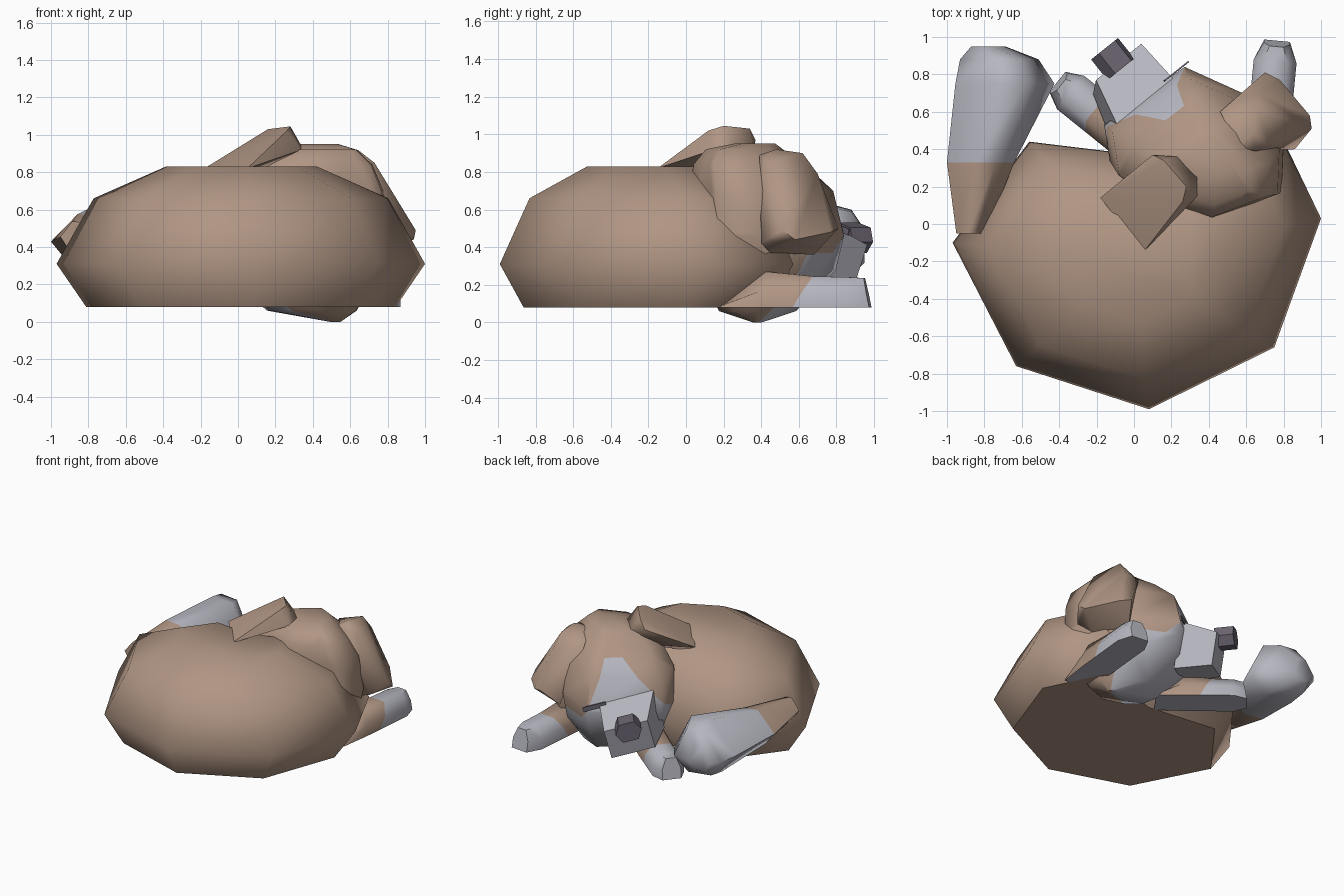
import bpy, bmesh, math
from mathutils import Vector as V

if "Cube" in bpy.data.objects:
    bpy.data.objects.remove(bpy.data.objects["Cube"])


def material(name, rgb):
    m = bpy.data.materials.new(name)
    m.use_nodes = True
    m.diffuse_color = (*rgb, 1)
    m.node_tree.nodes["Principled BSDF"].inputs["Base Color"].default_value = (*rgb, 1)
    return m


BROWN = material("warm brown fur", (0.435, 0.304, 0.23))
GREY = material("pale grey fur", (0.47, 0.47, 0.53))
DARK = material("dark nose", (0.15, 0.13, 0.17))

# Head directions: forward, sideways (rolled) and up
FWD = V((-0.62, 0.78, 0)).normalized()
SIDE = V((0.75, 0.6, -0.24)).normalized()
UP = SIDE.cross(FWD).normalized()


def finish(name, bm, mats, angle=75, rule=None):
    bmesh.ops.recalc_face_normals(bm, faces=bm.faces[:])
    if rule:
        for f in bm.faces:
            f.material_index = int(rule(f.calc_center_median()))
    me = bpy.data.meshes.new(name)
    bm.to_mesh(me)
    bm.free()
    for m in mats:
        me.materials.append(m)
    ob = bpy.data.objects.new(name, me)
    bpy.context.collection.objects.link(ob)
    bpy.ops.object.select_all(action='DESELECT')
    ob.select_set(True)
    bpy.context.view_layer.objects.active = ob
    bpy.ops.object.shade_smooth_by_angle(angle=math.radians(angle))
    # Undersides stay flat
    for p in me.polygons:
        if p.normal.z < -0.99:
            p.use_smooth = False


def loft(rings):
    """Skin closed rings with equal point counts and cap both ends."""
    bm = bmesh.new()
    rows = [[bm.verts.new(p) for p in r] for r in rings]
    n = len(rows[0])
    for a, b in zip(rows, rows[1:]):
        for i in range(n):
            j = (i + 1) % n
            bm.faces.new((a[i], a[j], b[j], b[i]))
    bm.faces.new(rows[0])
    bm.faces.new(rows[-1])
    return bm


def layered(outline, centre, levels):
    """Stack scaled copies of an outline: (z, scale, x, y)."""
    return loft([[V((x + (px - centre[0]) * s, y + (py - centre[1]) * s, z))
                  for px, py in outline] for z, s, x, y in levels])


def hull(name, points, mat):
    bm = bmesh.new()
    for p in points:
        bm.verts.new(p)
    out = bmesh.ops.convex_hull(bm, input=bm.verts[:])
    bmesh.ops.delete(bm, geom=[v for v in out["geom_interior"]
                               if isinstance(v, bmesh.types.BMVert)], context='VERTS')
    finish(name, bm, [mat], 60)


def prism(name, profile, stations, mat, lean=0):
    """Profile in side/up, swept along forward: (centre, half width, half height)."""
    up = UP + FWD * lean
    bm = loft([[V(c) + SIDE * (a * w) + up * (b * h) for a, b in profile]
               for c, w, h in stations])
    finish(name, bm, [mat], 30)


# Curled body
body_outline = [(0.08, -0.99), (0.75, -0.66), (1.0, 0.03), (0.74, 0.57),
                (0.1, 0.36), (-0.56, 0.44), (-0.97, -0.1), (-0.63, -0.76)]
mid = (0.02, -0.2)
finish("body", layered(body_outline, mid, [(z, s, *mid) for z, s in (
    (0.08, 0.84), (0.31, 1), (0.66, 0.8), (0.83, 0.41))]), [BROWN])

# Head with a grey face mask cut in along planes
head_outline = [(0.39, 0.02), (0.79, 0.17), (0.8, 0.42), (0.58, 0.7),
                (0.27, 0.84), (-0.16, 0.53), (-0.12, 0.28), (0.06, 0.12)]
bm = layered(head_outline, (0.33, 0.45), [
    (0.0, 0.06, 0.52, 0.38), (0.06, 0.5, 0.4, 0.39), (0.28, 0.89, 0.34, 0.45),
    (0.46, 1, 0.33, 0.45), (0.7, 0.93, 0.34, 0.42), (0.84, 0.72, 0.38, 0.35),
    (0.92, 0.5, 0.4, 0.32), (0.95, 0.27, 0.41, 0.37)])
flat_side, z_axis = V((0.78, 0.62, 0)), V((0, 0, 1))
brow = V((0.31, 0.53, 0.88))
cuts = [(brow, flat_side * 2.6 + z_axis), (V((0, 0, 0.37)), z_axis),
        (V((0.3, 0.53, 0.9)), z_axis - flat_side * 1.05),
        (V((0.33, 0.45, 0)) - FWD * 0.18, z_axis * 0.45 - FWD)]
for co, no in cuts:
    bmesh.ops.bisect_plane(bm, geom=bm.verts[:] + bm.edges[:] + bm.faces[:],
                           plane_co=co, plane_no=no)


def in_mask(p):
    left, jaw, right, front = [(p - co).dot(no) < 0 for co, no in cuts]
    return (left or jaw) and right and front


finish("head", bm, [BROWN, GREY], rule=in_mask)

# Muzzle, nose and closed eye
box = [(-1, -1), (1, -1), (1, 1), (-1, 1)]
hexagon = [(-1, 0), (-0.6, -1), (0.6, -1), (1, 0), (0.6, 1), (-0.6, 1)]
prism("muzzle", box, [((0.05, 0.6, 0.4), 0.2, 0.17), ((-0.09, 0.83, 0.335), 0.16, 0.12)], GREY, 0.2)
nose = V((-0.12, 0.89, 0.45))
prism("nose", hexagon, [(nose - FWD * 0.08, 0.095, 0.07), (nose + FWD * 0.06, 0.095, 0.07)], DARK)
eye = V((0.225, 0.815, 0.5))
prism("eye", box, [(eye - FWD * 0.004, 0.085, 0.018), (eye + FWD * 0.004, 0.085, 0.018)], DARK)

# Folded ears
hull("right_ear", [(-0.18, 0.14, 0.82), (0.05, -0.15, 0.82), (-0.05, 0.1, 0.75),
                   (0.1, 0.37, 0.97), (0.16, 0.34, 1.03), (0.28, 0.2, 1.045),
                   (0.26, 0.12, 1.02), (0.23, 0.36, 0.94), (0.34, 0.25, 0.94),
                   (0.34, 0.15, 0.92), (0.2, 0.34, 0.82)], BROWN)
hull("left_ear", [(0.46, 0.6, 0.84), (0.55, 0.42, 0.88), (0.64, 0.39, 0.89), (0.64, 0.48, 0.92),
                  (0.73, 0.42, 0.85), (0.65, 0.62, 0.9), (0.67, 0.7, 0.79), (0.7, 0.81, 0.5),
                  (0.78, 0.77, 0.48), (0.95, 0.51, 0.49), (0.94, 0.58, 0.44),
                  (0.86, 0.4, 0.42), (0.62, 0.68, 0.36), (0.76, 0.45, 0.37)], BROWN)


# Front legs: a wedge rising from the ground, grey toward the paw and on the sole
def leg(name, start, end, width):
    a, b = V((*start, 0.08)), V((*end, 0.08))
    across = (b - a).normalized().cross(z_axis)
    section = [(-1, 0), (-1, 0.5), (-0.55, 1), (0.55, 1), (1, 0.5), (1, 0)]
    # Along, width, height, slant
    stations = [(0, 0.9, 0.01, 0), (0.3, 1, 0.19, 0), (0.49, 1, 0.165, 0.13),
                (0.86, 1, 0.16, 0), (1, 0.6, 0.155, -0.04)]
    rings = [[a.lerp(b, t + k * v) + across * (u * w * width) + z_axis * (v * h)
              for u, v in section] for t, w, h, k in stations]
    finish(name, loft(rings), [BROWN, GREY], 60,
           lambda p: p.z < 0.081 or (p - a).dot(b - a) / (b - a).length_squared > 0.55)


leg("left_front_leg", (0.69, 0.19), (0.765, 0.98), 0.115)
leg("right_front_leg", (0.1, 0.35), (-0.41, 0.76), 0.115)

# Thick tail with a grey end: (y, x, z, half width, half height)
tail_section = [(-1, 0.05), (-0.2, 0.87), (0.45, 0.82), (1, -0.2), (0.4, -0.6), (-0.55, -0.5)]
tail = [(-0.05, -0.87, 0.45, 0.08, 0.1), (0.33, -0.82, 0.42, 0.18, 0.18),
        (0.75, -0.69, 0.39, 0.265, 0.28), (0.88, -0.72, 0.39, 0.21, 0.24),
        (0.95, -0.78, 0.39, 0.09, 0.12)]
finish("tail", loft([[V((x + u * w, y, z + v * h)) for u, v in tail_section]
                     for y, x, z, w, h in tail]),
       [BROWN, GREY], rule=lambda p: p.y > 0.33)
